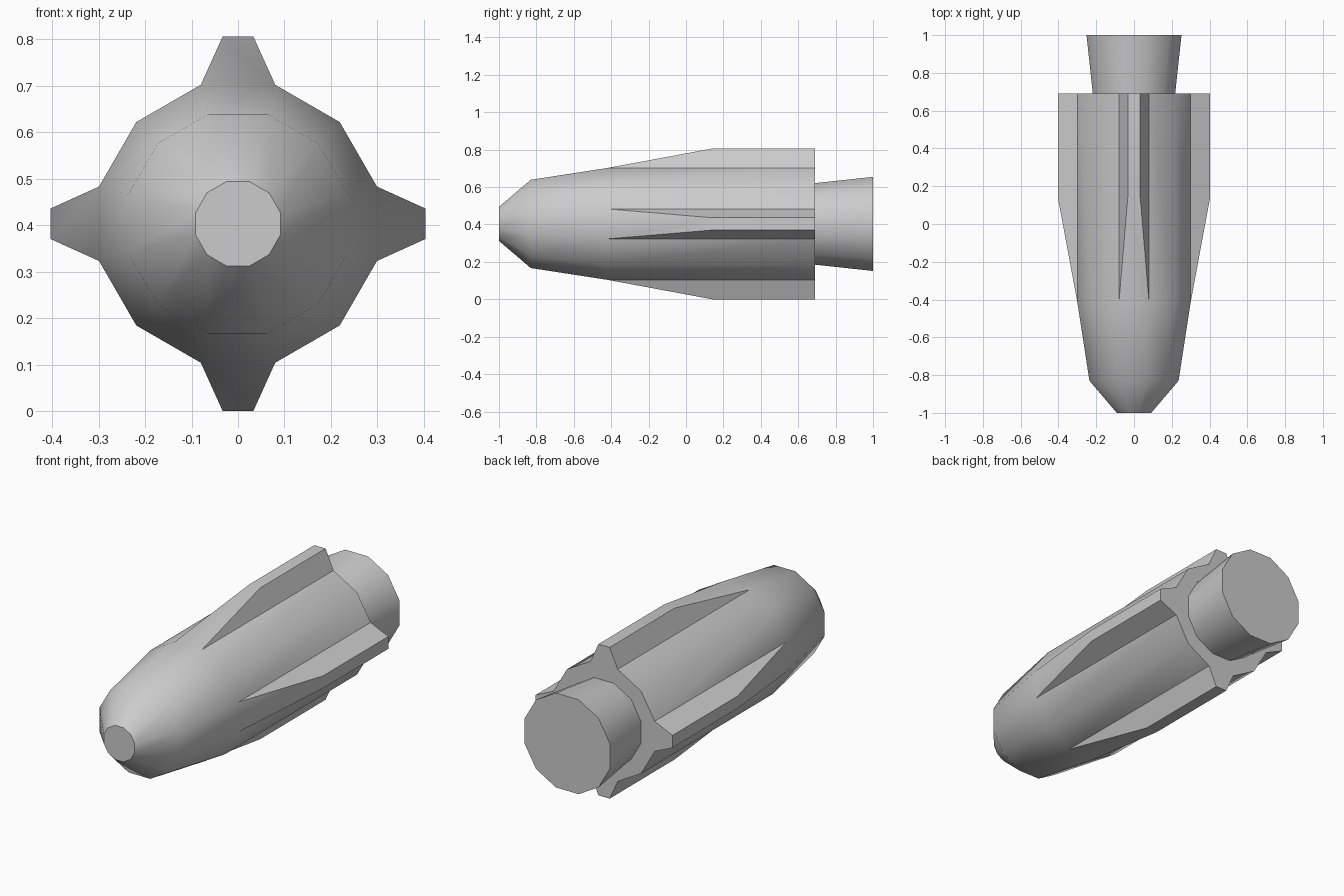
import bpy, bmesh, math

if "Cube" in bpy.data.objects:
    bpy.data.objects.remove(bpy.data.objects["Cube"])

SIDES = 12
CZ = 0.403
# (y, half-width across flats) from nose tip to nozzle end
PROFILE = [(-1.0, 0.091), (-0.83, 0.236), (-0.42, 0.299), (0.69, 0.299),
           (0.69, 0.218), (1.0, 0.2515)]
FIN_FRONT, FIN_TIP, FIN_HALF = 0.14, 0.403, 0.033

bm = bmesh.new()

# Lofted 12-sided body: nose, shoulder, hull, rear step and flared nozzle
rings = []
for y, flat in PROFILE:
    r = flat / math.cos(math.pi / SIDES)
    ring = []
    for i in range(SIDES):
        a = 2 * math.pi * (i - 0.5) / SIDES
        ring.append(bm.verts.new((r * math.cos(a), y, r * math.sin(a))))
    rings.append(ring)

fin_faces = []
for k in range(len(rings) - 1):
    a, b = rings[k], rings[k + 1]
    for i in range(SIDES):
        j = (i + 1) % SIDES
        f = bm.faces.new((a[i], a[j], b[j], b[i]))
        if k == 2 and i % 3 == 0:
            fin_faces.append(f)
bm.faces.new(rings[0])
bm.faces.new(rings[-1])
bmesh.ops.recalc_face_normals(bm, faces=bm.faces)

# Four tapered fins pulled out of the hull's side, top and bottom faces
for f in bmesh.ops.extrude_discrete_faces(bm, faces=fin_faces)["faces"]:
    n = f.normal.copy() if f.normal.length > 0 else f.calc_center_median()
    n.y = 0
    n.normalize()
    for v in f.verts:
        p = v.co.copy()
        p.y = 0
        side = p - n * p.dot(n)
        y = max(v.co.y, FIN_FRONT)
        v.co = n * FIN_TIP + side.normalized() * FIN_HALF
        v.co.y = y
bmesh.ops.recalc_face_normals(bm, faces=bm.faces)
bmesh.ops.translate(bm, verts=bm.verts, vec=(0, 0, CZ))

mesh = bpy.data.meshes.new("finned_body")
bm.to_mesh(mesh)
bm.free()
obj = bpy.data.objects.new("finned_body", mesh)
bpy.context.collection.objects.link(obj)
bpy.context.view_layer.objects.active = obj
obj.select_set(True)
bpy.ops.object.shade_smooth_by_angle(angle=math.radians(35))
